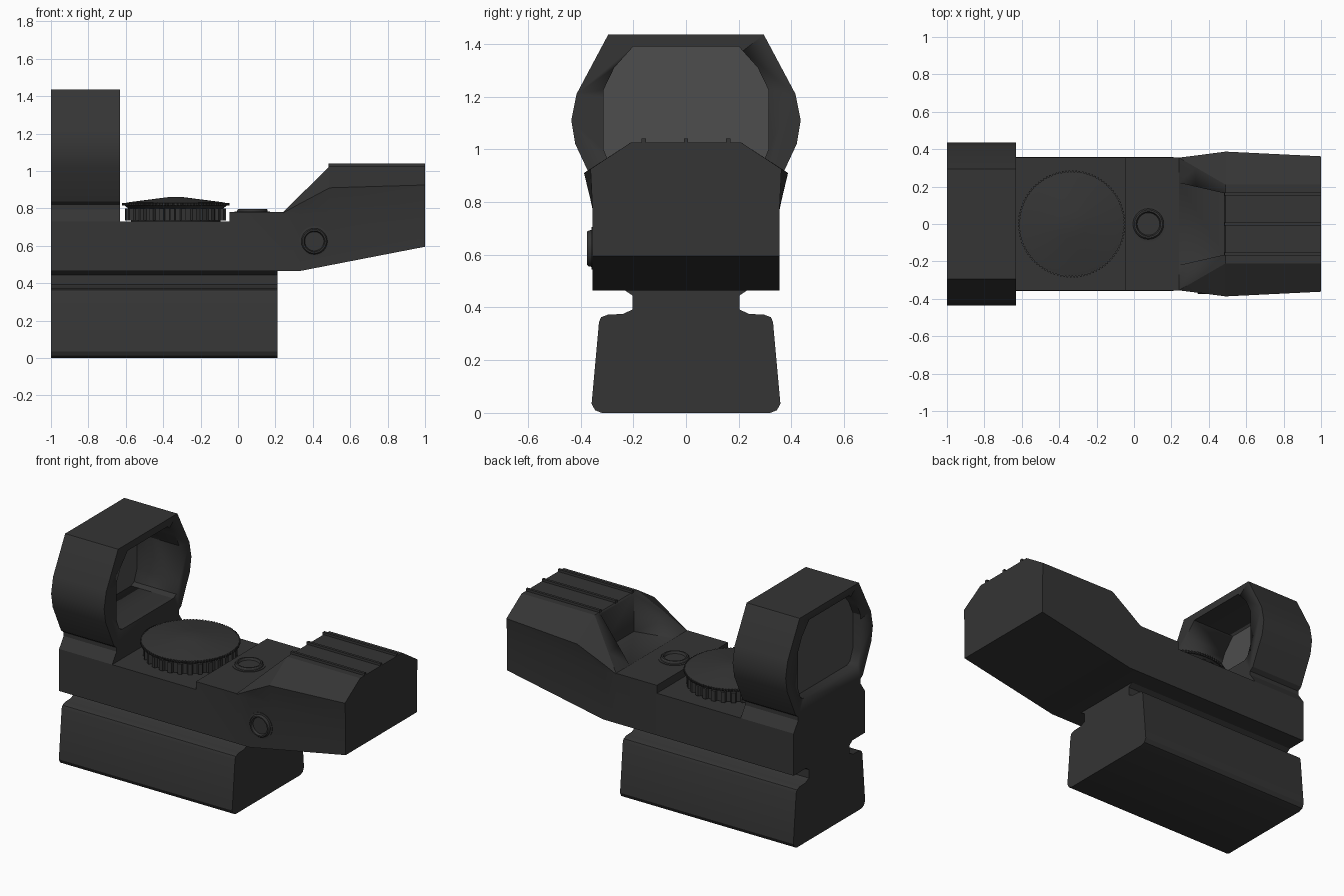
import bpy, bmesh
from math import sin, cos, pi, radians

if "Cube" in bpy.data.objects:
    bpy.data.objects.remove(bpy.data.objects["Cube"])


def material(name, v):
    m = bpy.data.materials.new(name)
    m.diffuse_color = (v, v, v, 1)
    m.use_nodes = True
    m.node_tree.nodes["Principled BSDF"].inputs["Base Color"].default_value = m.diffuse_color
    return m


BLACK = material("matte_black", 0.035)
GLASS = material("dark_glass", 0.075)


def finish(name, bm, mat=BLACK, angle=25):
    bmesh.ops.remove_doubles(bm, verts=bm.verts, dist=1e-5)
    bmesh.ops.recalc_face_normals(bm, faces=bm.faces)
    me = bpy.data.meshes.new(name)
    bm.to_mesh(me)
    bm.free()
    ob = bpy.data.objects.new(name, me)
    bpy.context.collection.objects.link(ob)
    me.materials.append(mat)
    bpy.ops.object.select_all(action='DESELECT')
    ob.select_set(True)
    bpy.context.view_layer.objects.active = ob
    bpy.ops.object.shade_smooth_by_angle(angle=radians(angle))
    return ob


def loft(name, rings, mat=BLACK, angle=25):
    """Skin closed rings of equal length and cap both ends."""
    bm = bmesh.new()
    vs = [[bm.verts.new(p) for p in r] for r in rings]
    n = len(vs[0])
    for a, b in zip(vs, vs[1:]):
        for i in range(n):
            j = (i + 1) % n
            bm.faces.new((a[i], a[j], b[j], b[i]))
    bm.faces.new(vs[0])
    bm.faces.new(vs[-1])
    return finish(name, bm, mat, angle)


def prism_x(name, pts, x0, x1, mat=BLACK):
    return loft(name, [[(x, y, z) for y, z in pts] for x in (x0, x1)], mat)


def prism_z(name, pts, z0, z1):
    return loft(name, [[(x, y, z) for x, y in pts] for z in (z0, z1)])


def mirrored(half):
    """Half outline (bottom to top, y > 0) to a full closed outline."""
    return half + [(-y, z) for y, z in reversed(half)]


def circle(r, z, n=48):
    return [(r * cos(2 * pi * i / n), r * sin(2 * pi * i / n), z) for i in range(n)]


def lathe(name, profile):
    return loft(name, [circle(r, z) for r, z in profile])


def gear(cx, n, r_in, r_out):
    """Outline with n square-ish teeth."""
    pts = []
    for i in range(n):
        for f, r in ((0, r_in), (0.4, r_in), (0.5, r_out), (0.9, r_out)):
            a = 2 * pi * (i + f) / n
            pts.append((cx + r * cos(a), r * sin(a)))
    return pts


def cut(ob, cutter):
    cutter.hide_render = True
    bpy.context.view_layer.objects.active = ob
    m = ob.modifiers.new("cut", 'BOOLEAN')
    m.operation = 'DIFFERENCE'
    m.solver = 'EXACT'
    m.object = cutter
    bpy.ops.object.modifier_apply(modifier=m.name)
    bpy.data.objects.remove(cutter)


# Rail mount
prism_x("rail_mount", mirrored([
    (0.32, 0), (0.345, 0.01), (0.358, 0.035), (0.33, 0.345), (0.322, 0.363), (0.295, 0.373),
    (0.24, 0.375), (0.203, 0.392), (0.203, 0.445), (0.235, 0.467)]), -1, 0.21)

# Lens hood with its neck and the body below it
hood = prism_x("lens_hood", mirrored([
    (0.355, 0.465), (0.355, 0.73), (0.31, 0.795), (0.31, 0.82), (0.335, 0.838),
    (0.42, 1.02), (0.435, 1.11), (0.415, 1.21), (0.295, 1.435)]), -1, -0.63)
opening = mirrored([(0.255, 0.915), (0.285, 0.93), (0.313, 1.0), (0.313, 1.225),
                    (0.272, 1.31), (0.2, 1.39)])
cut(hood, prism_x("hood_cutter", opening, -1.1, -0.5))
prism_x("lens", opening, -0.945, -0.925, GLASS)

# Low body under the dial
prism_x("body_deck", mirrored([(0.355, 0.465), (0.355, 0.73)]), -0.63, -0.045)

# Emitter housing: bottom edge, side, ridge and top edge per section
sections = [
    (-0.045, [(0.355, 0.465), (0.355, 0.77), (0.355, 0.775), (0.355, 0.78)]),
    (0.24, [(0.355, 0.465), (0.355, 0.77), (0.355, 0.775), (0.355, 0.78)]),
    (0.33, [(0.355, 0.465), (0.355, 0.775), (0.366, 0.825), (0.303, 0.868)]),
    (0.49, [(0.355, 0.496), (0.355, 0.78), (0.387, 0.91), (0.21, 1.025)]),
    (1.0, [(0.355, 0.595), (0.355, 0.78), (0.362, 0.925), (0.21, 1.025)])]
housing = loft("emitter_housing", [[(x, y, z) for y, z in mirrored(h)] for x, h in sections],
               angle=15)
cut(housing, prism_z("notch_cutter", [(0.2, -0.229), (0.48, -0.165),
                                      (0.48, 0.165), (0.2, 0.229)], 0.781, 1.2))

# Ribs on top of the housing
for i, y in enumerate((-0.16, 0, 0.16)):
    prism_x(f"top_rib_{i + 1}", [(y - 0.008, 1.0), (y + 0.008, 1.0),
                                 (y + 0.008, 1.04), (y - 0.008, 1.04)], 0.485, 1)

# Brightness dial
DX = -0.333
prism_z("dial_grip", gear(DX, 28, 0.252, 0.27), 0.735, 0.8)
prism_z("dial_rim", gear(DX, 100, 0.279, 0.287), 0.815, 0.828)
dial = lathe("dial_cap", [(0.24, 0.725), (0.24, 0.79), (0.275, 0.816), (0.275, 0.828),
                          (0.25, 0.833), (0.08, 0.855), (0.04, 0.86), (0.01, 0.86)])
dial.location.x = DX

# Adjustment screws: one on top, one on the front side
SCREW = [(0.095, -0.01), (0.095, 0.003), (0.082, 0.004), (0.08, 0.013), (0.075, 0.018),
         (0.066, 0.018), (0.06, 0.004), (0.01, 0.004)]
top_screw = lathe("top_screw", SCREW)
top_screw.location = (0.077, 0, 0.78)
side_screw = lathe("side_screw", SCREW)
side_screw.location = (0.408, -0.355, 0.624)
side_screw.rotation_euler.x = pi / 2
side_screw.scale = (0.85, 0.85, 1.1)
